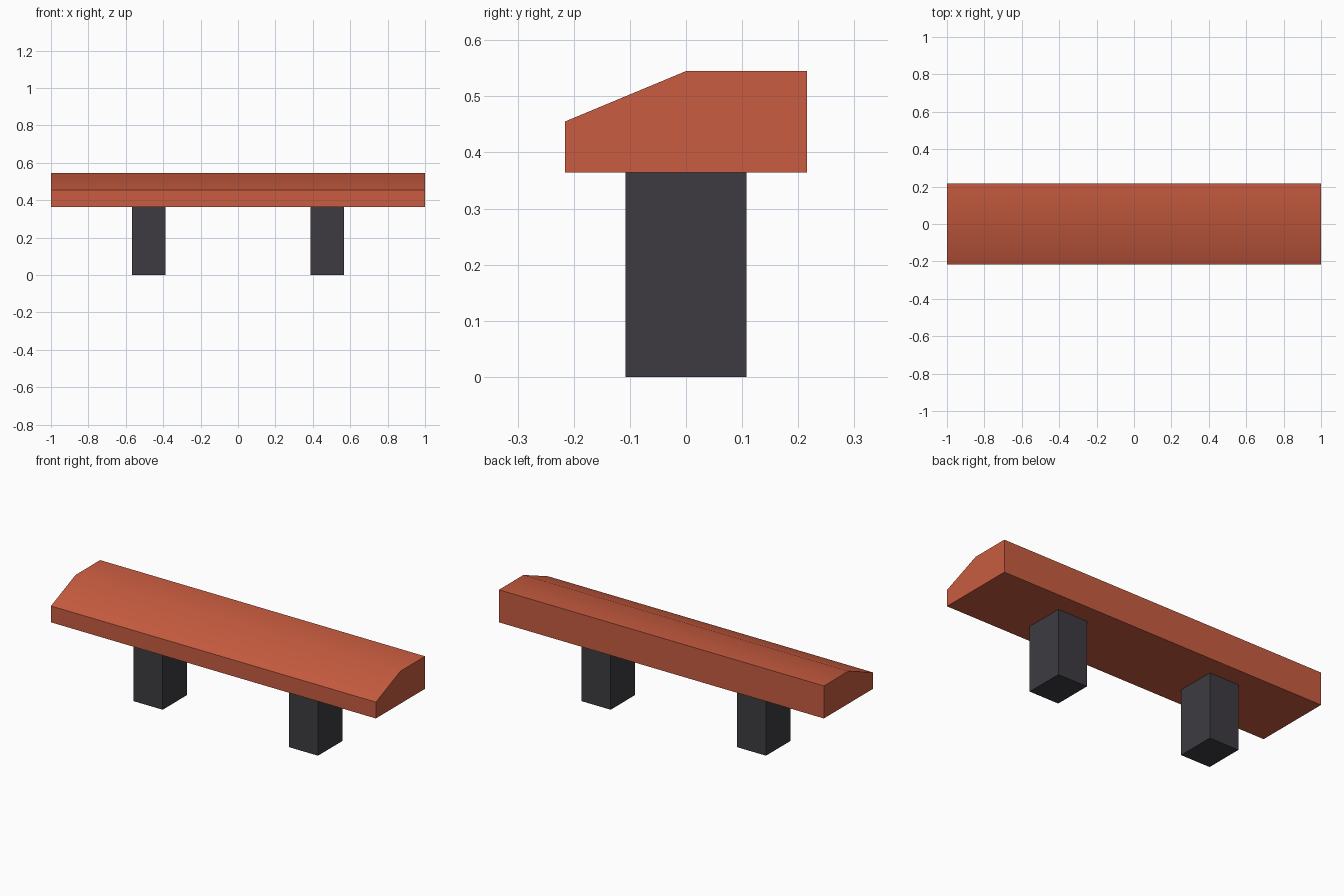
import bpy, bmesh, math

if "Cube" in bpy.data.objects:
    bpy.data.objects.remove(bpy.data.objects["Cube"])


def material(name, rgb):
    m = bpy.data.materials.new(name)
    m.diffuse_color = (*rgb, 1.0)
    m.use_nodes = True
    m.node_tree.nodes["Principled BSDF"].inputs["Base Color"].default_value = m.diffuse_color
    return m


def extrude_profile(name, profile, x0, x1, mat):
    """Extrude a (y, z) outline along x into a closed solid."""
    bm = bmesh.new()
    face = bm.faces.new([bm.verts.new((x0, y, z)) for y, z in profile])
    ext = bmesh.ops.extrude_face_region(bm, geom=[face], use_keep_orig=True)
    verts = [g for g in ext["geom"] if isinstance(g, bmesh.types.BMVert)]
    bmesh.ops.translate(bm, verts=verts, vec=(x1 - x0, 0, 0))
    bmesh.ops.recalc_face_normals(bm, faces=bm.faces)
    mesh = bpy.data.meshes.new(name)
    bm.to_mesh(mesh)
    bm.free()
    mesh.materials.append(mat)
    obj = bpy.data.objects.new(name, mesh)
    bpy.context.collection.objects.link(obj)
    return obj


red = material("terracotta red", (0.58, 0.107, 0.051))
dark = material("dark grey", (0.047, 0.044, 0.053))

# Seat slab: flat at the back, sloping down to the front, soft ridge
seat = extrude_profile(
    "seat",
    [(-0.216, 0.364), (0.216, 0.364), (0.216, 0.545), (0, 0.545), (-0.216, 0.455)],
    -1, 1, red)
bpy.context.view_layer.objects.active = seat
seat.select_set(True)
bpy.ops.object.shade_smooth_by_angle(angle=math.radians(30))

# Two block legs
leg_outline = [(-0.108, 0), (0.108, 0), (0.108, 0.364), (-0.108, 0.364)]
for side, x in (("left", -0.478), ("right", 0.478)):
    extrude_profile(side + "_leg", leg_outline, x - 0.09, x + 0.09, dark)
